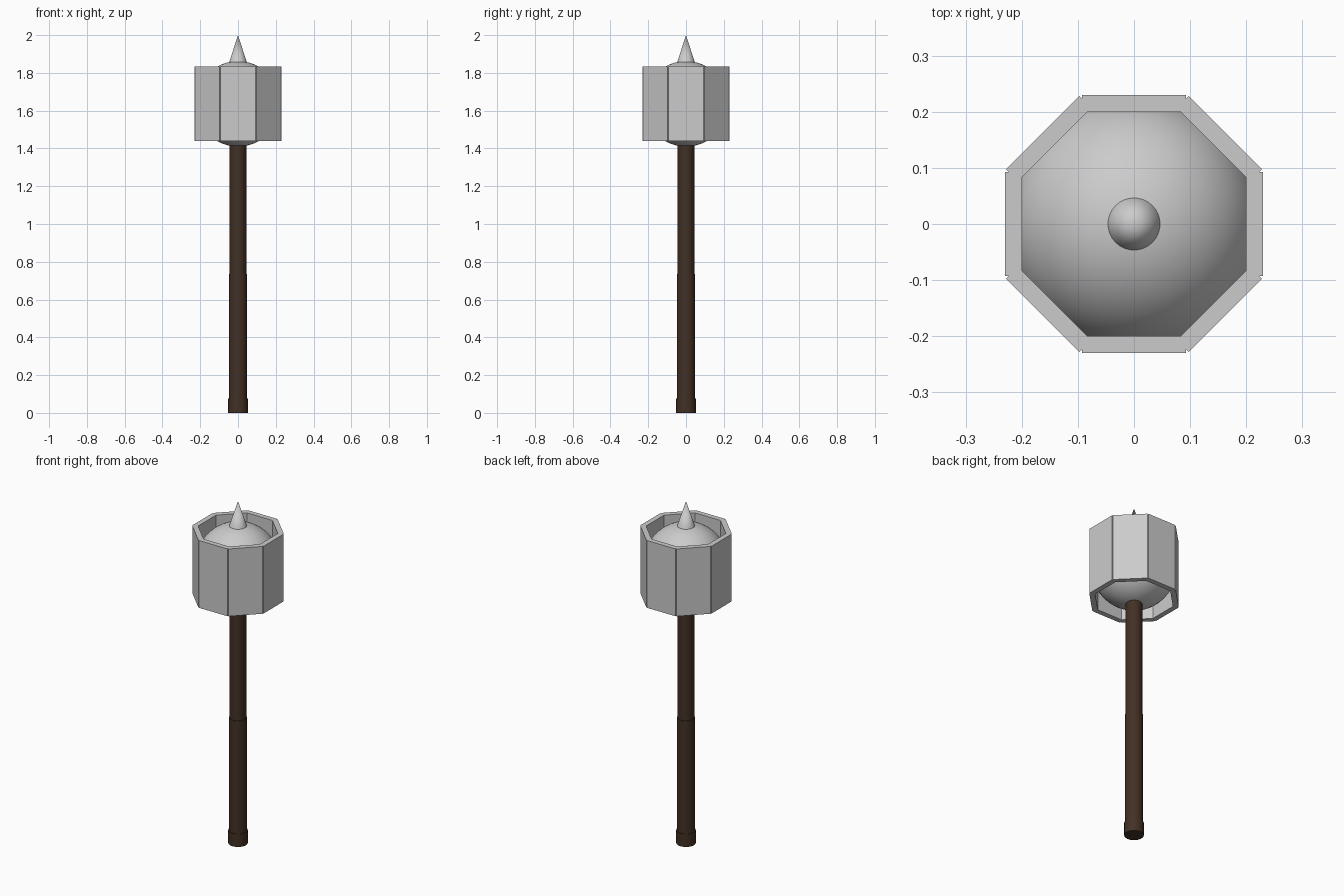
import bpy
import math

if "Cube" in bpy.data.objects:
    bpy.data.objects.remove(bpy.data.objects["Cube"], do_unlink=True)


def material(name, rgb):
    mat = bpy.data.materials.new(name)
    mat.use_nodes = True
    mat.diffuse_color = (*rgb, 1)
    mat.node_tree.nodes["Principled BSDF"].inputs["Base Color"].default_value = (*rgb, 1)
    return mat


steel = material("steel grey", (0.6, 0.6, 0.6))
wood = material("dark brown wood", (0.055, 0.03, 0.018))


def finish(name, mat, smooth=True):
    obj = bpy.context.object
    obj.name = name
    obj.data.materials.append(mat)
    if smooth:
        bpy.ops.object.shade_smooth_by_angle(angle=math.radians(30))
    return obj


def tapered_rod(name, mat, bottom, top, radius, tip_radius):
    bpy.ops.mesh.primitive_cone_add(vertices=32, radius1=radius, radius2=tip_radius,
                                    depth=top - bottom, location=(0, 0, (bottom + top) / 2))
    return finish(name, mat)


# Handle: pommel, thicker grip and shaft
tapered_rod("pommel", wood, 0, 0.075, 0.052, 0.052)
tapered_rod("grip", wood, 0.01, 0.735, 0.048, 0.048)
tapered_rod("shaft", wood, 0.02, 1.5, 0.044, 0.044)

# Round core of the head and its spike
bpy.ops.mesh.primitive_uv_sphere_add(segments=48, ring_count=24, radius=0.226,
                                     location=(0, 0, 1.636))
finish("head_core", steel)
tapered_rod("top_spike", steel, 1.852, 2.0, 0.048, 0)

# Ring of eight flat plates around the core
PLATES = 8
for i in range(PLATES):
    angle = i * math.tau / PLATES
    bpy.ops.mesh.primitive_cube_add(
        size=1, rotation=(0, 0, angle),
        location=(0.215 * math.cos(angle), 0.215 * math.sin(angle), 1.636))
    plate = finish(f"head_plate_{i + 1}", steel, smooth=False)
    plate.scale = (0.03, 0.185, 0.394)
